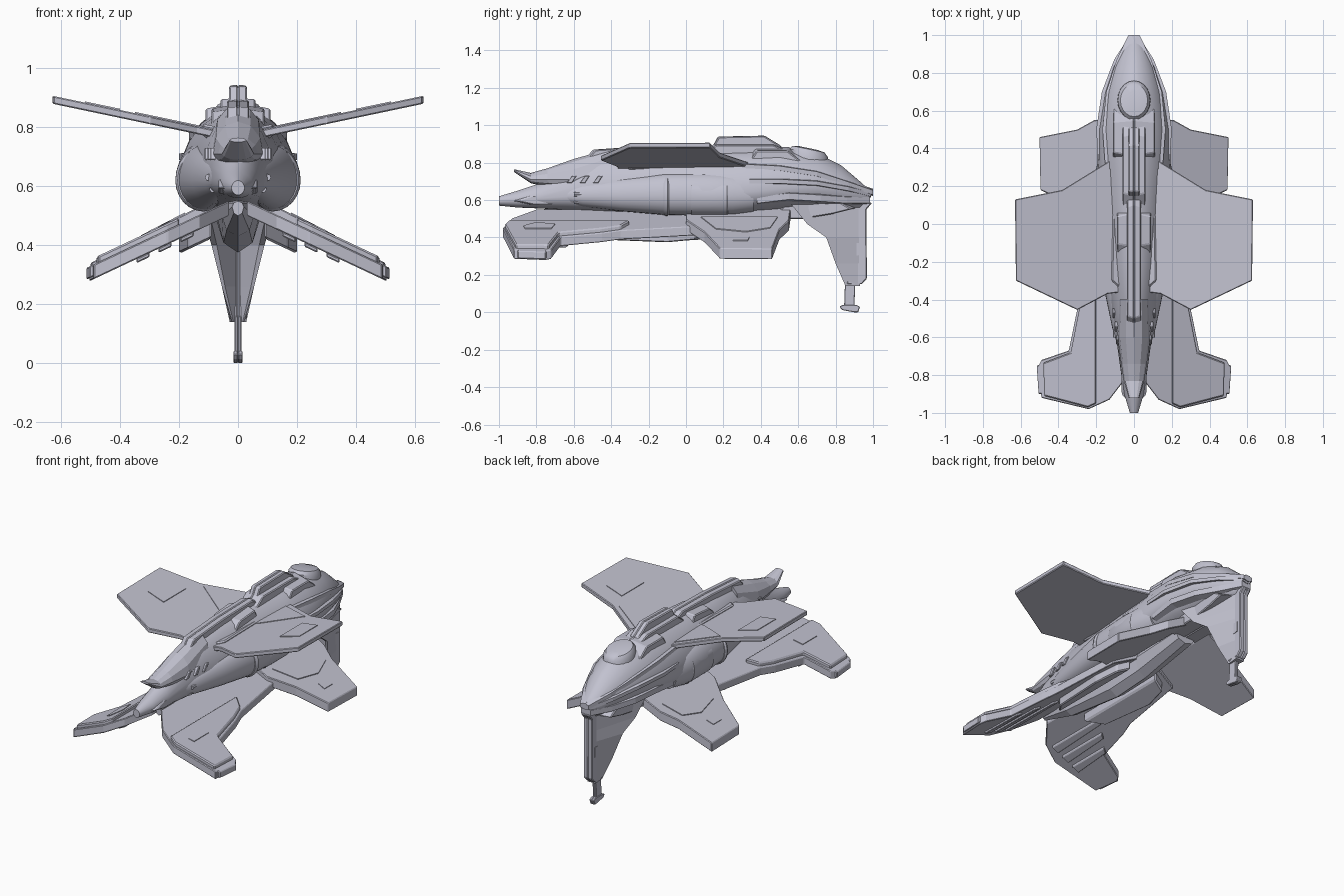
import bpy, bmesh, math

cube = bpy.data.objects.get("Cube")
if cube:
    bpy.data.objects.remove(cube, do_unlink=True)

grey = bpy.data.materials.new("lavender_grey")
grey.use_nodes = True
COLOUR = (0.54, 0.54, 0.63, 1)
grey.diffuse_color = COLOUR
grey.node_tree.nodes["Principled BSDF"].inputs["Base Color"].default_value = COLOUR


def loft(name, rings, mirror=False, smooth=False, bevel=0):
    """Skin a list of equal point rings and cap both ends."""
    bm = bmesh.new()
    loops = [[bm.verts.new(p) for p in ring] for ring in rings]
    n = len(loops[0])
    for a, b in zip(loops, loops[1:]):
        for i in range(n):
            j = (i + 1) % n
            bm.faces.new((a[i], a[j], b[j], b[i]))
    bm.faces.new(loops[0])
    bm.faces.new(loops[-1])
    bmesh.ops.recalc_face_normals(bm, faces=bm.faces)
    mesh = bpy.data.meshes.new(name)
    bm.to_mesh(mesh)
    bm.free()
    mesh.materials.append(grey)
    ob = bpy.data.objects.new(name, mesh)
    bpy.context.collection.objects.link(ob)
    if bevel:
        mod = ob.modifiers.new("Bevel", "BEVEL")
        mod.width = bevel
        mod.segments = 1
    if mirror:
        ob.modifiers.new("Mirror", "MIRROR")
    if smooth:
        bpy.ops.object.select_all(action="DESELECT")
        ob.select_set(True)
        bpy.context.view_layer.objects.active = ob
        bpy.ops.object.shade_smooth_by_angle(angle=math.radians(35))
    return ob


def oval(y, w, low, mid, top, cx=0, power=1.0, n=24):
    """Cross-section with separate upper and lower heights."""
    ring = []
    for i in range(n):
        a = 2 * math.pi * i / n
        c, s = math.cos(a), math.sin(a)
        x = math.copysign(abs(c) ** (power if s > 0 else 1), c) * w
        ring.append((cx + x, y, mid + s * ((top - mid) if s > 0 else (mid - low))))
    return ring


def slab(name, outline, height, thick, bevel=0.004, lift=0):
    """Mirrored plate: plan outline laid on a sloping surface."""
    return loft(name, [[(x, y, height(x) + lift - d) for x, y in outline]
                       for d in (thick, 0)], mirror=True, bevel=bevel)


def side_plate(name, profile, x1, taper=1.0, bevel=0.005):
    """Extrude a (y, z) profile from the centre out to both sides."""
    cy = sum(p[0] for p in profile) / len(profile)
    cz = min(p[1] for p in profile)
    outer = [(x1, cy + (y - cy) * taper, cz + (z - cz) * taper) for y, z in profile]
    return loft(name, [[(0, y, z) for y, z in profile], outer], True, bevel=bevel)


def bar(name, path, w, h):
    """Mirrored box-section rail that follows a path along y."""
    loft(name, [[(x + w * sx, y, z + h * sz) for sx, sz in
                 ((-1, -1), (1, -.6), (1, .6), (-1, 1))] for x, y, z in path], True)


# Central hull, drooping at the rear
hull = [(-1, .022, .57, .595, .62), (-.9, .052, .56, .60, .65), (-.78, .07, .555, .61, .69),
        (-.6, .095, .545, .62, .80), (-.45, .12, .535, .63, .85), (-.2, .15, .52, .63, .865),
        (.05, .175, .515, .63, .87), (.3, .195, .515, .64, .87), (.5, .19, .54, .66, .88),
        (.7, .155, .55, .67, .85), (.83, .11, .54, .66, .785), (.93, .065, .55, .64, .70),
        (.985, .03, .60, .63, .65)]
loft("hull", [oval(*s, power=1.2) for s in hull], smooth=True)

# Upper beak over the nose slot
beak = [(-.92, .028, .75, .757, .765), (-.83, .054, .69, .71, .745), (-.74, .068, .67, .71, .77),
        (-.6, .087, .66, .71, .82), (-.4, .08, .7, .78, .875)]
loft("upper_beak", [oval(*s, n=12) for s in beak])

# Bulging engine nacelles with cowl bands
nacelle = [(-.72, .045, .02), (-.55, .065, .05), (-.35, .085, .072), (-.12, .11, .09),
           (.1, .118, .094), (.25, .12, .09), (.36, .11, .075)]
loft("nacelle", [oval(y, r, .62 - r * 1.1, .62, .63 + r * 1.25, cx) for y, cx, r in nacelle],
     True, True)
for y, length in ((-.12, .02), (.02, .2)):
    loft("cowl_band", [oval(yy, r, .62 - r * 1.1, .62, .62 + r * 1.2, .117)
                       for yy, r in ((y, .088), (y + .01, .095), (y + length, .096),
                                     (y + length + .01, .088))], True, True)

# Nose side strakes, gun muzzles and vents
side_plate("nose_strake", [(-.97, .60), (-.85, .64), (-.6, .64), (-.45, .60), (-.6, .575), (-.85, .575)],
           .066, .75)
for x, z in ((.10, .63), (.085, .59)):
    loft("gun_muzzle", [oval(y, .012, z - .012, z, z + .012, x, n=8) for y in (-.6, -.4)], True)
for i in range(3):
    y = -.64 + i * .07
    side_plate("side_vent", [(y, .69), (y + .03, .73), (y + .055, .73), (y + .03, .69)],
               .094 + i * .01, bevel=.003)

# Spine blocks along the top
side_plate("rear_spine", [(.12, .85), (.17, .94), (.42, .945), (.51, .89), (.52, .85)], .03, .97)
side_plate("rear_spine_base", [(.05, .83), (.15, .90), (.47, .90), (.57, .86), (.57, .83)], .06, .93)
side_plate("front_spine", [(-.54, .82), (-.5, .87), (-.2, .89), (.1, .895), (.2, .85)], .038, .95)
side_plate("mid_fairing", [(-.2, .80), (-.12, .865), (.06, .88), (.1, .80)], .09, .8)
side_plate("shoulder_fairing", [(.28, .76), (.36, .885), (.55, .885), (.66, .80), (.6, .74)], .11, .85)


# Low tilted cap behind the spine
def cap_ring(r, z):
    return [(r * math.cos(a), .655 + r * 1.2 * math.sin(a), z - .25 * r * math.sin(a))
            for a in (2 * math.pi * i / 20 for i in range(20))]


loft("dome_cap", [cap_ring(.088, .81), cap_ring(.086, .852), cap_ring(.072, .872), cap_ring(.04, .878)],
     smooth=True)

# Rear cheek armour rails
bar("upper_cheek_rail", [(.13, .3, .78), (.145, .5, .77), (.125, .7, .74), (.07, .87, .685), (.008, 1, .64)], .022, .02)
bar("middle_cheek_rail", [(.17, .34, .70), (.18, .5, .70), (.15, .7, .69), (.085, .87, .66), (.008, .99, .63)], .02, .018)
bar("lower_cheek_rail", [(.16, .38, .60), (.165, .55, .62), (.135, .72, .61), (.075, .86, .6), (.01, .985, .6)], .022, .028)
side_plate("tail_shroud", [(.4, .50), (.55, .62), (.82, .62), (.92, .56), (.8, .53), (.62, .50)], .10, .85)


# Raised upper wings
def upper(x):
    return .775 + .21 * x


slab("upper_wing", [(.06, .36), (.12, .34), (.38, .18), (.63, .13), (.625, -.30),
                    (.30, -.455), (.14, -.37), (.06, -.36)], upper, .027)
slab("upper_wing_panel", [(.40, .06), (.52, .04), (.52, -.14), (.40, -.16)], upper, .006, 0, .004)
slab("upper_wing_root_panel", [(.08, .30), (.13, .29), (.35, .16), (.14, .02), (.08, .0)], upper, .008, 0, .004)
slab("upper_wing_root", [(.05, .22), (.11, .16), (.12, -.3), (.05, -.36)], upper, .045, .008, .012)


# Drooping front lower wings with strakes running aft
def lower(x):
    return .565 - .47 * x


slab("front_lower_wing", [(.03, -.80), (.13, -.93), (.24, -.98), (.49, -.92), (.505, -.75), (.49, -.72),
                          (.345, -.67), (.30, -.45), (.27, -.35), (.22, .08), (.03, .12)], lower, .05)
slab("front_wing_outer_panel", [(.20, -.95), (.245, -.97), (.475, -.91), (.48, -.735), (.335, -.68),
                                (.29, -.45), (.26, -.35), (.20, -.30)], lower, .03, .006, .022)
slab("front_wing_inset", [(.23, -.80), (.27, -.87), (.30, -.86), (.30, -.72), (.25, -.70)], lower, .006, 0, .026)
slab("front_wing_tip", [(.485, -.90), (.505, -.90), (.515, -.75), (.485, -.74)], lower, .04)
slab("underwing_pod", [(.09, -.55), (.17, -.45), (.20, -.1), (.17, .05), (.09, .08)], lower, .06, .008, -.04)
for i in range(3):
    x = .15 + i * .075
    slab("underwing_rib", [(x, -.9), (x + .045, -.9), (x + .03, -.5 - i * .07), (x, -.48 - i * .07)],
         lower, .016, .004, -.048)


# Drooping rear lower wings
def rear(x):
    return .60 - .52 * x


slab("rear_lower_wing", [(.08, .56), (.21, .55), (.30, .50), (.50, .46), (.495, .18), (.33, .10),
                         (.20, .0), (.08, .0)], rear, .058)
slab("rear_wing_panel", [(.18, .49), (.29, .45), (.33, .32), (.30, .16), (.18, .08)], rear, .008, 0, .005)
slab("rear_wing_hatch", [(.38, .34), (.42, .33), (.42, .25), (.38, .25)], rear, .006, 0, .004)

# Belly keel between the lower wings
keel = [(-.78, .02, .50, .53, .55), (-.55, .055, .43, .50, .56), (-.15, .07, .375, .49, .56),
        (.1, .075, .39, .49, .56), (.45, .07, .46, .51, .56)]
loft("belly_keel", [oval(*s, n=8) for s in keel])


# Ventral tail fin: two panels flaring forward from the post
def fin_ring(z, w, front):
    return [(w, front, z), (.028, .93, z), (0, .93, z), (0, .87, z), (w * .8, front, z)]


loft("tail_fin", [fin_ring(*s) for s in ((.58, .125, .56), (.47, .11, .65), (.40, .09, .75),
                                        (.26, .055, .80), (.14, .02, .853))], True)
side_plate("tail_post", [(.86, .15), (.94, .15), (.967, .18), (.965, .55), (.995, .585), (.86, .62)], .03)
side_plate("post_panel", [(.90, .30), (.945, .31), (.945, .37), (.90, .37)], .034, bevel=0)
side_plate("landing_leg", [(.845, .02), (.90, .02), (.905, .16), (.85, .16)], .012, bevel=.003)
side_plate("landing_foot", [(.82, .03), (.835, .012), (.90, .0), (.92, .0), (.93, .03), (.91, .04), (.84, .04)],
           .016, bevel=.003)
